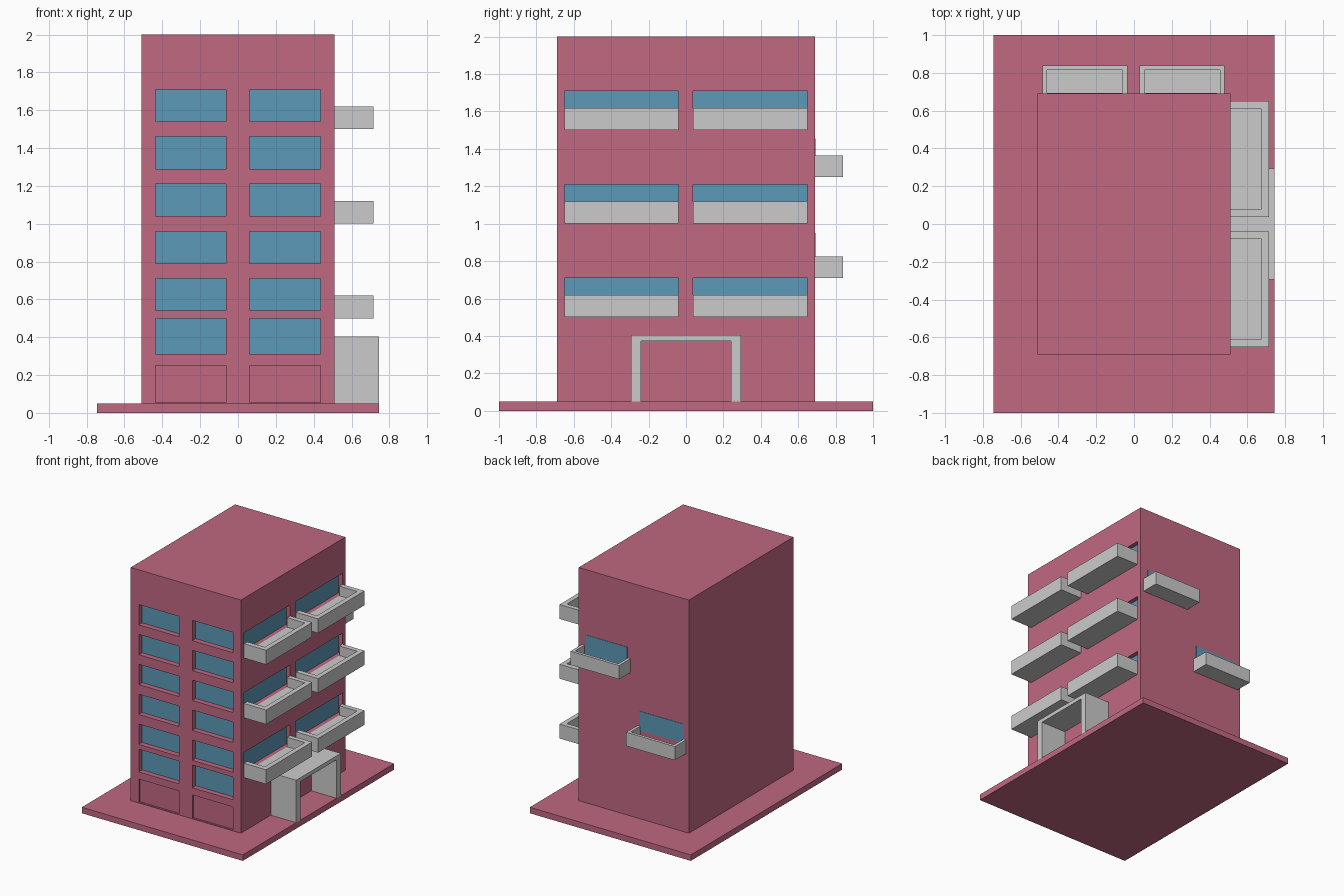
import bpy, bmesh
from mathutils import Vector

if "Cube" in bpy.data.objects:
    bpy.data.objects.remove(bpy.data.objects["Cube"])


def material(name, color):
    m = bpy.data.materials.new(name)
    m.diffuse_color = color
    m.use_nodes = True
    m.node_tree.nodes["Principled BSDF"].inputs["Base Color"].default_value = m.diffuse_color
    return m


PINK = material("pink_plaster", (0.53, 0.14, 0.22, 1))
BLUE = material("blue_glass", (0.11, 0.32, 0.48, 1))


def add_box(bm, x, y, z):
    verts = bmesh.ops.create_cube(bm, size=1)["verts"]
    for v in verts:
        v.co = Vector([(a + b) / 2 + c * (b - a) for c, (a, b) in zip(v.co, (x, y, z))])


def boxes(name, ranges, mat=None):
    bm = bmesh.new()
    for r in ranges:
        add_box(bm, *r)
    me = bpy.data.meshes.new(name)
    bm.to_mesh(me)
    bm.free()
    ob = bpy.data.objects.new(name, me)
    bpy.context.collection.objects.link(ob)
    if mat:
        me.materials.append(mat)
    return ob


def carve(ob, ranges):
    cutter = boxes("cutter", ranges)
    cutter.hide_render = True
    mod = ob.modifiers.new("carve", "BOOLEAN")
    mod.operation, mod.solver, mod.object = "DIFFERENCE", "EXACT", cutter
    bpy.context.view_layer.objects.active = ob
    bpy.ops.object.modifier_apply(modifier=mod.name)
    bpy.data.objects.remove(cutter)


W, D = 0.51, 0.69          # half width and half depth of the tower
COLS = [(-0.435, -0.063), (0.06, 0.435)]
SIDES = [(-0.65, -0.04), (0.038, 0.65)]

# base slab and tower
boxes("base_slab", [((-0.745, 0.745), (-1, 1), (0, 0.05))], PINK)
tower = boxes("tower", [((-W, W), (-D, D), (0.04, 2))], PINK)

# recesses: front windows, front doors, side balcony windows
front_rows = [(0.31, 0.50)] + [(0.54 + 0.25 * i, 0.71 + 0.25 * i) for i in range(5)]
side_rows = [(0.54 + 0.5 * i, 0.71 + 0.5 * i) for i in range(3)]
cuts = [(c, (-D - 0.1, -D + 0.05), r) for c in COLS for r in front_rows]
cuts += [(c, (-D - 0.1, -D + 0.015), (0.055, 0.25)) for c in COLS]
cuts += [((W - 0.04, W + 0.1), s, r) for s in SIDES for r in side_rows]
carve(tower, cuts)

# glass panes
boxes("front_windows", [(c, (-D + 0.045, -D + 0.055), r) for c in COLS for r in front_rows], BLUE)
boxes("side_windows", [((W - 0.045, W - 0.035), s, r) for s in SIDES for r in side_rows], BLUE)
boxes("back_windows", [((0.06, 0.44), (D - 0.01, D + 0.003), (1.29, 1.455)),
                       ((-0.46, -0.06), (D - 0.01, D + 0.003), (0.79, 0.95))], BLUE)

# side balconies: open trays against the right wall
for i in range(3):
    z = 0.5 + 0.5 * i
    for j, (a, b) in enumerate(SIDES):
        tray = boxes(f"side_balcony_{i}_{j}", [((W, 0.715), (a, b), (z, z + 0.12))])
        carve(tray, [((W - 0.1, 0.675), (a + 0.042, b - 0.04), (z + 0.04, z + 0.3))])

# back balconies
for i, (a, b, z) in enumerate([(0.03, 0.48, 1.25), (-0.485, -0.035, 0.71)]):
    tray = boxes(f"back_balcony_{i}", [((a, b), (D, 0.84), (z, z + 0.115))])
    carve(tray, [((a + 0.025, b - 0.025), (D - 0.1, 0.815), (z + 0.03, z + 0.3))])

# entrance porch
porch = boxes("entrance_porch", [((W, 0.745), (-0.295, 0.295), (0.05, 0.405))])
carve(porch, [((W - 0.1, 0.9), (-0.24, 0.24), (0, 0.372))])
